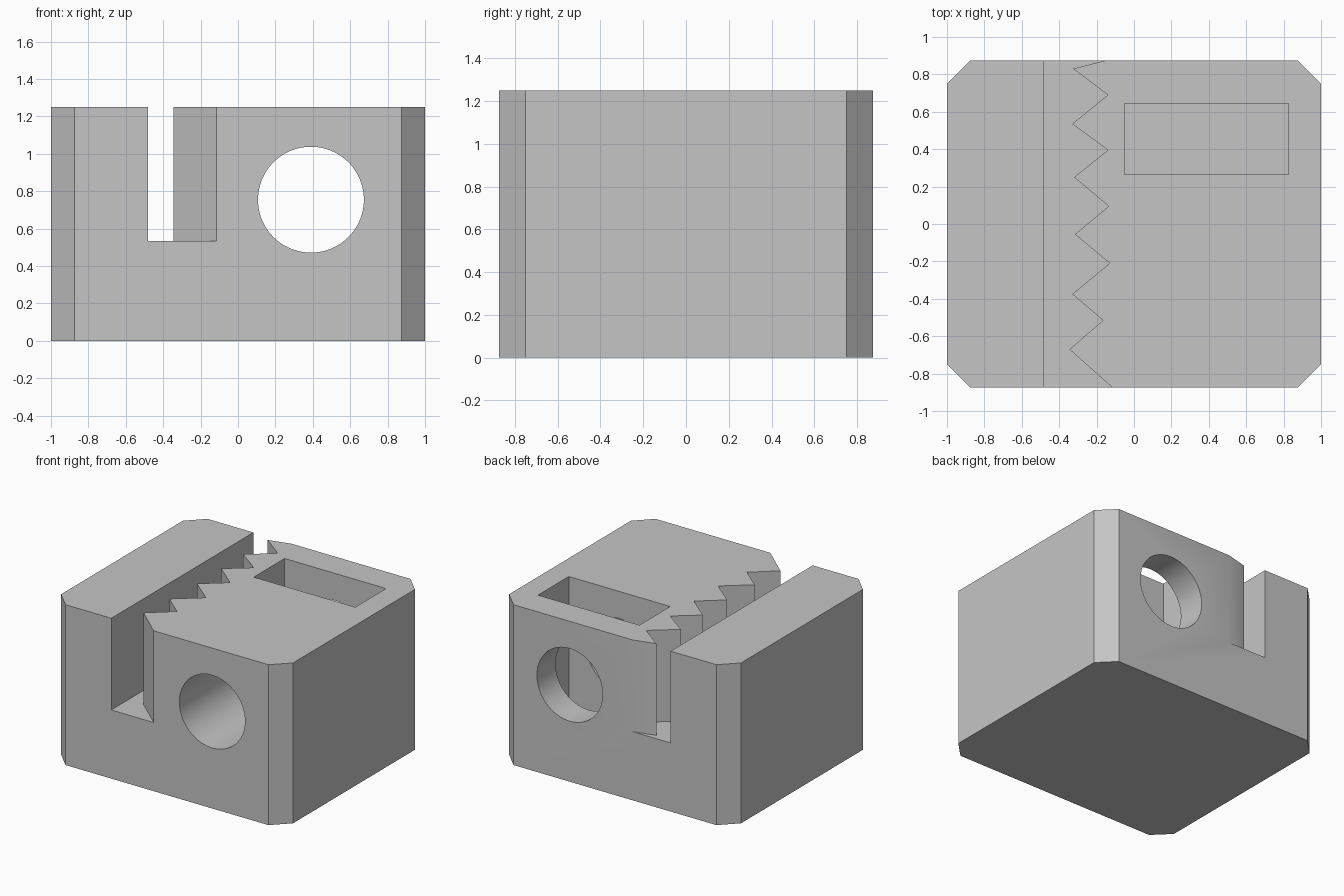
import bpy
import bmesh
import math

if "Cube" in bpy.data.objects:
    bpy.data.objects.remove(bpy.data.objects["Cube"], do_unlink=True)

W, D, H, C = 1.0, 0.875, 1.25, 0.125

grey = bpy.data.materials.new("plain grey")
grey.use_nodes = True
grey.diffuse_color = (0.56, 0.56, 0.56, 1)
grey.node_tree.nodes["Principled BSDF"].inputs["Base Color"].default_value = grey.diffuse_color


def prism(name, outline, z0, z1):
    """Extrude a flat outline from z0 up to z1."""
    bm = bmesh.new()
    base = bm.faces.new([bm.verts.new((x, y, z0)) for x, y in outline])
    top = bmesh.ops.extrude_face_region(bm, geom=[base])["geom"]
    verts = [v for v in top if isinstance(v, bmesh.types.BMVert)]
    bmesh.ops.translate(bm, verts=verts, vec=(0, 0, z1 - z0))
    bmesh.ops.recalc_face_normals(bm, faces=bm.faces)
    mesh = bpy.data.meshes.new(name)
    bm.to_mesh(mesh)
    bm.free()
    obj = bpy.data.objects.new(name, mesh)
    bpy.context.collection.objects.link(obj)
    mesh.materials.append(grey)
    return obj


# Block with chamfered upright corners
block = prism("block", [(-W + C, -D), (W - C, -D), (W, -D + C), (W, D - C),
                        (W - C, D), (-W + C, D), (-W, D - C), (-W, -D + C)], 0, H)

# Slot with one straight wall and one toothed wall, front to back
teeth = [(-0.115, -D), (-0.345, -0.67), (-0.165, -0.515), (-0.33, -0.375),
         (-0.13, -0.21), (-0.315, -0.055), (-0.135, 0.095), (-0.32, 0.25),
         (-0.14, 0.395), (-0.33, 0.535), (-0.14, 0.69), (-0.325, 0.83), (-0.15, D)]
outline = [(-0.48, -1), (-0.115, -1)] + teeth + [(-0.15, 1), (-0.48, 1)]
slot = prism("slot_cutter", outline, 0.535, 1.5)

# Rectangular pocket open at the top
pocket = prism("pocket_cutter", [(-0.05, 0.265), (0.825, 0.265),
                                 (0.825, 0.645), (-0.05, 0.645)], 0.25, 1.5)

# Round hole from front to back
bpy.ops.mesh.primitive_cylinder_add(vertices=96, radius=0.283, depth=3,
                                    location=(0.39, 0, 0.755),
                                    rotation=(math.pi / 2, 0, 0))
hole = bpy.context.object
hole.name = "hole_cutter"
hole.data.materials.append(grey)

# Cut the shapes out of the block
for cutter in (slot, pocket, hole):
    mod = block.modifiers.new(cutter.name, "BOOLEAN")
    mod.operation = "DIFFERENCE"
    mod.solver = "EXACT"
    mod.object = cutter
    bpy.ops.object.select_all(action="DESELECT")
    bpy.context.view_layer.objects.active = block
    block.select_set(True)
    bpy.ops.object.modifier_apply(modifier=mod.name)
    bpy.data.objects.remove(cutter, do_unlink=True)

bpy.ops.object.shade_smooth_by_angle(angle=math.radians(20))
